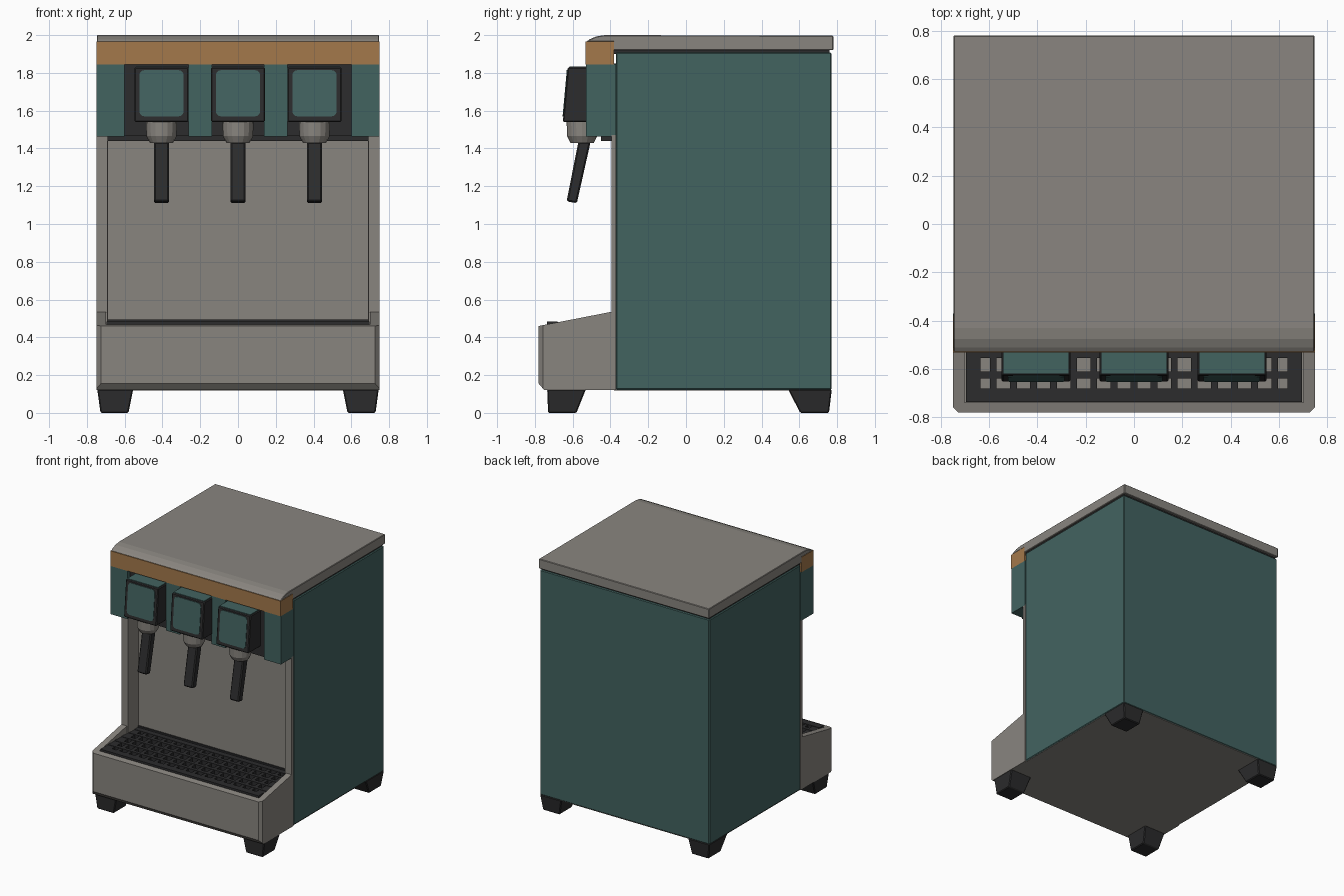
import bpy, bmesh, math
from mathutils import Vector

if "Cube" in bpy.data.objects:
    bpy.data.objects.remove(bpy.data.objects["Cube"])


def mat(name, rgb):
    m = bpy.data.materials.new(name)
    m.diffuse_color = (*rgb, 1)
    m.use_nodes = True
    m.node_tree.nodes["Principled BSDF"].inputs["Base Color"].default_value = m.diffuse_color
    return m


STEEL = mat("warm grey steel", (0.25, 0.235, 0.213))
TEAL = mat("teal paint", (0.055, 0.125, 0.118))
DARK = mat("black plastic", (0.025, 0.025, 0.026))
WOOD = mat("orange trim", (0.37, 0.19, 0.07))


def finish(name, bm, material, bevel=0):
    bmesh.ops.recalc_face_normals(bm, faces=bm.faces)
    me = bpy.data.meshes.new(name)
    bm.to_mesh(me)
    bm.free()
    ob = bpy.data.objects.new(name, me)
    bpy.context.collection.objects.link(ob)
    me.materials.append(material)
    if bevel:
        b = ob.modifiers.new("bevel", 'BEVEL')
        b.width, b.segments = bevel, 1
    return ob


def prism(name, pts, lo, hi, axis, material, bevel=0):
    """Extrude a 2D outline along an axis; pts are the other two axes in order."""
    def place(p, t):
        c = list(p)
        c.insert("xyz".index(axis), t)
        return c
    bm = bmesh.new()
    a = [bm.verts.new(place(p, lo)) for p in pts]
    b = [bm.verts.new(place(p, hi)) for p in pts]
    bm.faces.new(a)
    bm.faces.new(b)
    for i in range(len(a)):
        j = (i + 1) % len(a)
        bm.faces.new((a[i], a[j], b[j], b[i]))
    return finish(name, bm, material, bevel)


def add_box(bm, x, y, z):
    r = bmesh.ops.create_cube(bm, size=1)
    for v in r["verts"]:
        v.co = Vector([(l + h) / 2 + c * (h - l) for c, (l, h) in zip(v.co, (x, y, z))])


def box(name, x, y, z, material, bevel=0):
    bm = bmesh.new()
    add_box(bm, x, y, z)
    return finish(name, bm, material, bevel)


def u_shape(w, t, front, inner, back):
    return [(-w, back), (w, back), (w, front), (w - t, front),
            (w - t, inner), (t - w, inner), (t - w, front), (-w, front)]


# Cabinet with a recessed front, its steel lining and floor plate
prism("cabinet", u_shape(0.745, 0.04, -0.37, -0.25, 0.77), 0.122, 1.908, "z", TEAL, 0.006)
prism("recess_lining", u_shape(0.705, 0.018, -0.385, -0.265, -0.25), 0.42, 1.5, "z", STEEL)
for s in (-1, 1):
    box("front_frame", sorted((s * 0.69, s * 0.748)), (-0.395, -0.37), (0.44, 1.47), STEEL)
box("floor_plate", (-0.738, 0.738), (-0.38, 0.765), (0.118, 0.13), STEEL)
box("backsplash_bottom_seam", (-0.69, 0.69), (-0.275, -0.26), (0.475, 0.495), DARK)

# Lid with rounded front edge, shadow gap and orange band
prism("lid", [(0.78, 1.92), (0.78, 1.997), (-0.43, 2.0), (-0.475, 1.993), (-0.51, 1.978),
              (-0.53, 1.964), (-0.385, 1.964), (-0.385, 1.92)], -0.747, 0.747, "x", STEEL, 0.004)
box("lid_gap", (-0.735, 0.735), (-0.385, 0.76), (1.9, 1.925), DARK)
box("orange_band", (-0.748, 0.748), (-0.532, -0.38), (1.845, 1.965), WOOD)

# Dispenser housing: dark core with teal panels between the heads
box("housing_core", (-0.62, 0.62), (-0.5, -0.25), (1.465, 1.85), DARK)
box("housing_underside", (-0.69, 0.69), (-0.45, -0.25), (1.44, 1.47), DARK)
for lo, hi in ((-0.748, -0.6), (-0.262, -0.138), (0.138, 0.262), (0.6, 0.748)):
    box("housing_panel", (lo, hi), (-0.53, -0.37), (1.462, 1.846), TEAL)


def head_y(z):
    return -0.652 + (z - 1.54) * 0.09


def rounded_rect(cx, cz, w, h, r):
    pts = []
    for k, (sx, sz) in enumerate(((1, 1), (-1, 1), (-1, -1), (1, -1))):
        for i in range(4):
            a = math.radians(90 * k + 30 * i)
            pts.append((cx + sx * (w - r) + r * math.cos(a), cz + sz * (h - r) + r * math.sin(a)))
    return pts


# Three dispensing heads, each with display plate, top plate, nozzle and lever
for cx in (-0.405, 0, 0.405):
    prism("head", [(-0.48, 1.54), (head_y(1.54), 1.54), (head_y(1.83), 1.83), (-0.48, 1.83)],
          cx - 0.143, cx + 0.143, "x", DARK, 0.006)
    face = prism("head_face", rounded_rect(cx, 1.692, 0.117, 0.122, 0.025), -0.004, 0.004, "y", TEAL)
    for v in face.data.vertices:
        v.co.y += head_y(v.co.z)
    box("head_top_plate", (cx - 0.135, cx + 0.135), (-0.618, -0.5), (1.828, 1.835), TEAL)
    # nozzle: two stacked rings of a tapered cylinder
    bm = bmesh.new()
    rings = []
    for z, r in ((1.545, 0.082), (1.465, 0.08), (1.43, 0.062)):
        rings.append([bm.verts.new((cx + r * math.cos(math.tau * i / 16),
                                    -0.55 + r * math.sin(math.tau * i / 16), z)) for i in range(16)])
    for a, b in zip(rings, rings[1:]):
        for i in range(16):
            j = (i + 1) % 16
            bm.faces.new((a[i], a[j], b[j], b[i])).smooth = True
    bm.faces.new(rings[0])
    bm.faces.new(rings[-1])
    nozzle = finish("nozzle", bm, STEEL)
    nozzle.data.set_sharp_from_angle(angle=math.radians(20))
    prism("lever", [(-0.505, 1.435), (-0.57, 1.435), (-0.632, 1.12), (-0.578, 1.11)],
          cx - 0.041, cx + 0.041, "x", DARK, 0.008)

# Drip tray with sloping sides, hollowed by a cutter
tray = prism("drip_tray", [(-0.75, 0.12), (-0.78, 0.155), (-0.78, 0.46), (-0.37, 0.54), (-0.37, 0.12)],
             -0.748, 0.748, "x", STEEL)
bm = bmesh.new()
bm.from_mesh(tray.data)
corners = [e for e in bm.edges if all(abs(v.co.y + 0.78) < 1e-4 for v in e.verts)
           and abs(e.verts[0].co.z - e.verts[1].co.z) > 0.1]
bmesh.ops.bevel(bm, geom=corners, offset=0.022, segments=1, affect='EDGES')
bm.to_mesh(tray.data)
bm.free()
cutter = box("tray_cutter", (-0.7, 0.7), (-0.738, -0.2), (0.43, 0.8), DARK)
cutter.hide_render = True
cutter.hide_set(True)
cut = tray.modifiers.new("hollow", 'BOOLEAN')
cut.object, cut.operation, cut.solver = cutter, 'DIFFERENCE', 'EXACT'
box("tray_floor_rear", (-0.7, 0.7), (-0.38, -0.255), (0.4, 0.43), STEEL)

# Grille of crossing bars
bm = bmesh.new()
for i in range(17):
    x = -0.665 + i * 1.33 / 16
    w = 0.03 if i in (0, 16) else 0.014
    add_box(bm, (x - w, x + w), (-0.735, -0.27), (0.44, 0.48))
for i in range(6):
    y = -0.708 + i * 0.0835
    w = 0.027 if i in (0, 5) else 0.014
    add_box(bm, (-0.695, 0.695), (y - w, y + w), (0.442, 0.483))
finish("drip_grille", bm, DARK)

# Tapered feet
for s in (-1, 1):
    for (y0, y1), (b0, b1) in (((-0.735, -0.53), (-0.73, -0.58)), ((0.54, 0.772), (0.605, 0.757))):
        bm = bmesh.new()
        add_box(bm, (0.555, 0.745), (y0, y1), (0, 0.125))
        for v in bm.verts:
            if v.co.z < 0.01:
                v.co.x = 0.58 if v.co.x < 0.65 else 0.728
                v.co.y = b0 if v.co.y < (y0 + y1) / 2 else b1
            v.co.x *= s
        finish("foot", bm, DARK, 0.006)
